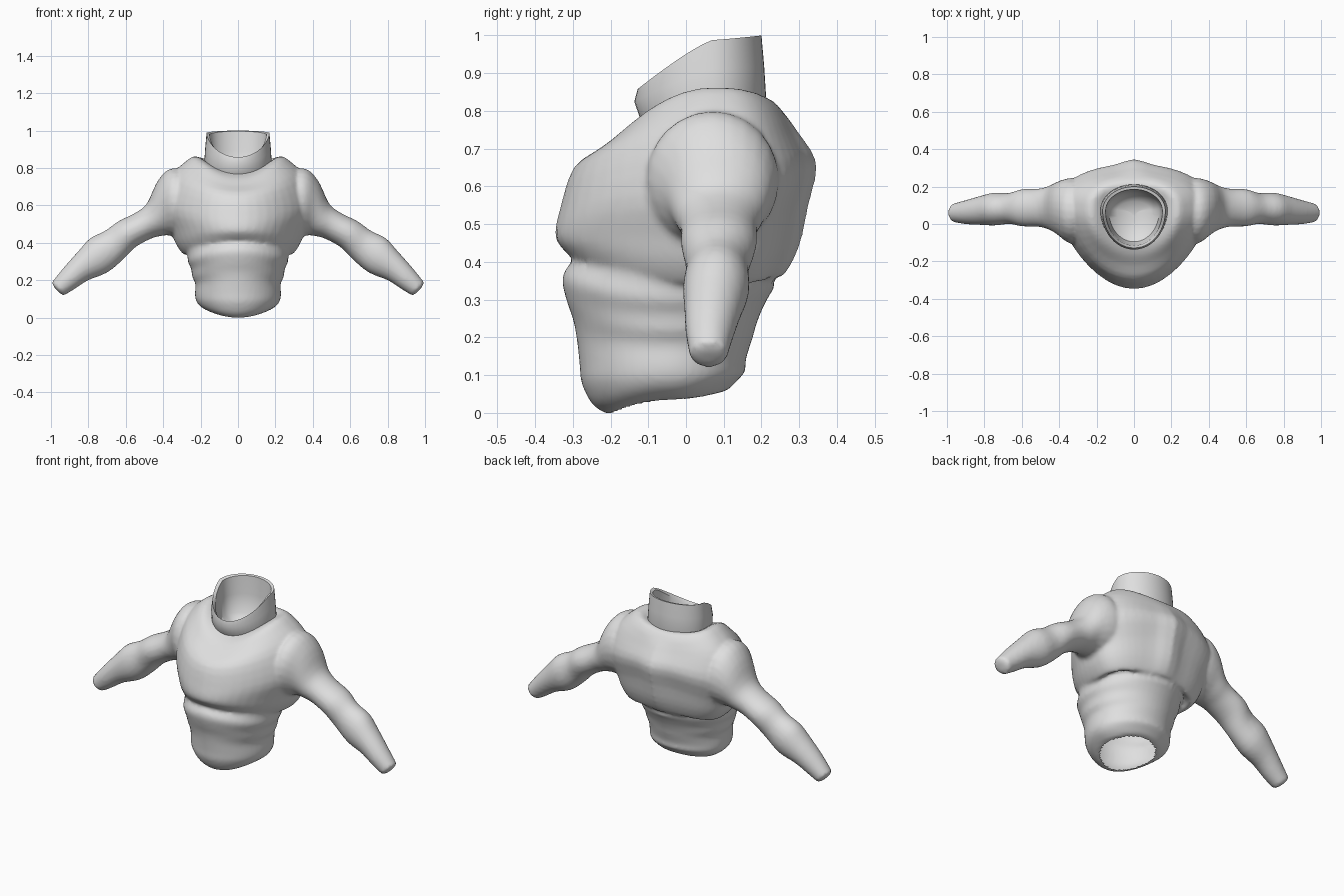
import bpy, bmesh, math
from mathutils import Vector

if "Cube" in bpy.data.objects:
    bpy.data.objects.remove(bpy.data.objects["Cube"])

grey = bpy.data.materials.new("plain_grey")
grey.diffuse_color = (0.74, 0.74, 0.74, 1)
grey.use_nodes = True
grey.node_tree.nodes["Principled BSDF"].inputs["Base Color"].default_value = grey.diffuse_color


def smooth_rows(rows, steps=3):
    """Catmull-Rom interpolation between rows of numbers."""
    out = []
    for i in range(len(rows) - 1):
        quad = [rows[max(i - 1, 0)], rows[i], rows[i + 1], rows[min(i + 2, len(rows) - 1)]]
        for s in range(steps):
            t = s / steps
            out.append([0.5 * (2 * b + (c - a) * t + (2 * a - 5 * b + 4 * c - d) * t * t
                               + (3 * b - a - 3 * c + d) * t ** 3) for a, b, c, d in zip(*quad)])
    return out + [list(rows[-1])]


def activate(ob):
    bpy.ops.object.select_all(action='DESELECT')
    ob.select_set(True)
    bpy.context.view_layer.objects.active = ob


def loft(name, rings, cap_start=True, cap_end=True):
    bm = bmesh.new()
    vs = [[bm.verts.new(p) for p in r] for r in rings]
    n = len(vs[0])
    for a, b in zip(vs, vs[1:]):
        for i in range(n):
            j = (i + 1) % n
            bm.faces.new((a[i], a[j], b[j], b[i]))
    if cap_start:
        bm.faces.new(vs[0][::-1])
    if cap_end:
        bm.faces.new(vs[-1])
    bmesh.ops.recalc_face_normals(bm, faces=bm.faces)
    mesh = bpy.data.meshes.new(name)
    bm.to_mesh(mesh)
    bm.free()
    mesh.materials.append(grey)
    ob = bpy.data.objects.new(name, mesh)
    bpy.context.collection.objects.link(ob)
    return ob


def body_ring(row, yc, n=48, spine=0.0, front=1.0, back=1.0, tilt=2.0):
    """Ring from (front y, front z, side x, side z, back y, back z)."""
    yf, zf, xs, zs, yb, zb = row
    pts = []
    for k in range(n):
        a = 2 * math.pi * k / n
        s, c = math.sin(a), math.cos(a)
        x, m = xs * s, abs(c)
        if c < 0:
            y, z = yc - (yc - yf) * m ** front, zs + (zf - zs) * m ** tilt
        else:
            bump = spine * math.exp(-(x / 0.07) ** 2) * c
            y, z = yc + (yb - spine - yc) * m ** back + bump, zs + (zb - zs) * m ** tilt
        pts.append(Vector((x, y, z)))
    return pts[::-1]


# Waist, with a tilted underside and soft side folds
waist = [
    (-.195, .0, .15, .035, .09, .055), (-.215, .0, .17, .04, .11, .06),
    (-.25, .025, .207, .065, .13, .08),
    (-.277, .08, .226, .095, .157, .11), (-.282, .13, .23, .13, .158, .14),
    (-.29, .20, .228, .18, .177, .20), (-.30, .25, .245, .22, .185, .23),
    (-.317, .30, .25, .26, .20, .27), (-.328, .36, .268, .30, .22, .31),
    (-.30, .405, .27, .34, .235, .34), (-.27, .45, .28, .39, .22, .40)]
parts = [loft("waist", [body_ring(r, -.04) for r in smooth_rows(waist)])]

# Chest, overhanging the waist, wide at the shoulders and rising to the neck
chest = [
    (-.27, .425, .25, .36, .21, .38), (-.30, .412, .285, .335, .255, .362),
    (-.327, .435, .33, .39, .30, .44), (-.347, .47, .36, .47, .325, .55),
    (-.334, .54, .405, .60, .347, .66), (-.297, .65, .36, .75, .30, .74),
    (-.22, .705, .28, .835, .255, .80), (-.165, .745, .225, .863, .225, .83),
    (-.11, .77, .165, .83, .19, .835)]
widths = [1, 1, 1.15, 1.3, 1.45, 1.35, 1.1, 1, 1]
rows = smooth_rows([r + (w,) for r, w in zip(chest, widths)])
parts.append(loft("chest", [
    body_ring(r[:6], .07, spine=.03 * math.sin(math.pi * min(1, i / 18)), front=r[6], back=.72)
    for i, r in enumerate(rows)]))

# Arms: each row is (top x, top z, bottom x, bottom z, centre y, half depth)
arm = [
    (.24, .70, .27, .48, .07, .12), (.31, .79, .31, .44, .07, .172),
    (.375, .79, .34, .435, .073, .170), (.435, .722, .38, .44, .085, .142),
    (.487, .61, .42, .435, .087, .117), (.55, .56, .47, .42, .087, .102),
    (.64, .515, .55, .375, .087, .10), (.71, .465, .62, .305, .083, .083),
    (.79, .425, .70, .24, .08, .088), (.85, .36, .80, .20, .072, .077),
    (.93, .27, .87, .155, .063, .064), (.995, .19, .93, .118, .06, .05)]
for side, sign in (("left", 1), ("right", -1)):
    rings = []
    for tx, tz, bx, bz, yc, yr in smooth_rows(arm):
        top, bot = Vector((tx, yc, tz)), Vector((bx, yc, bz))
        mid, half = (top + bot) / 2, (top - bot) / 2
        ring = [mid + half * math.cos(a) + Vector((0, yr * math.sin(a), 0))
                for a in (2 * math.pi * k / 24 for k in range(24))]
        rings.append([Vector((p.x * sign, p.y, p.z)) for p in ring])
    # blunt wrist end
    tip = sum(rings[-1], Vector()) / 24 + Vector((.015 * sign, 0, -.012))
    rings.append([tip + (p - tip) * .5 for p in rings[-1]])
    parts.append(loft(side + "_arm", rings))

# Fuse waist, chest and arms into one skin with soft joins
activate(parts[0])
for p in parts:
    p.select_set(True)
bpy.ops.object.join()
body = bpy.context.view_layer.objects.active
body.name = "torso_and_arms"
fuse = body.modifiers.new("fuse", 'REMESH')
fuse.mode, fuse.voxel_size = 'VOXEL', 0.011
soften = body.modifiers.new("soften", 'SMOOTH')
soften.factor, soften.iterations = 0.5, 4
bpy.ops.object.modifier_apply(modifier="fuse")
bpy.ops.object.modifier_apply(modifier="soften")

# Open the skin at the neck and under the waist
bm = bmesh.new()
bm.from_mesh(body.data)
holes = []
for f in bm.faces:
    x, y, z = f.calc_center_median()
    neck = z > .68 and (x / .165) ** 2 + ((y - .045) / .155) ** 2 < 1
    under = z < .12 and f.normal.z < -.3 and (x / .15) ** 2 + ((y + .052) / .143) ** 2 < 1
    if neck or under:
        holes.append(f)
bmesh.ops.delete(bm, geom=holes, context='FACES')
bm.to_mesh(body.data)
bm.free()
body.data.materials.clear()
body.data.materials.append(grey)
activate(body)
bpy.ops.object.shade_smooth_by_angle(angle=math.radians(60))

# Raised collar: outer wall, rim, inner wall and hollow floor
collar = [
    (-.112, .76, .176, .81, .207, .815), (-.120, .775, .180, .835, .212, .84),
    (-.137, .825, .175, .91, .207, .92), (-.128, .858, .168, .988, .20, 1.0),
    (-.115, .835, .152, .98, .185, .997), (-.110, .79, .145, .88, .178, .89),
    (-.095, .75, .135, .78, .165, .78), (-.05, .725, .09, .735, .12, .73),
    (.02, .72, .015, .72, .05, .72)]
neck = loft("collar", [body_ring(r, .07, tilt=1.2) for r in collar], cap_start=False)
activate(neck)
bpy.ops.object.shade_smooth_by_angle(angle=math.radians(40))
